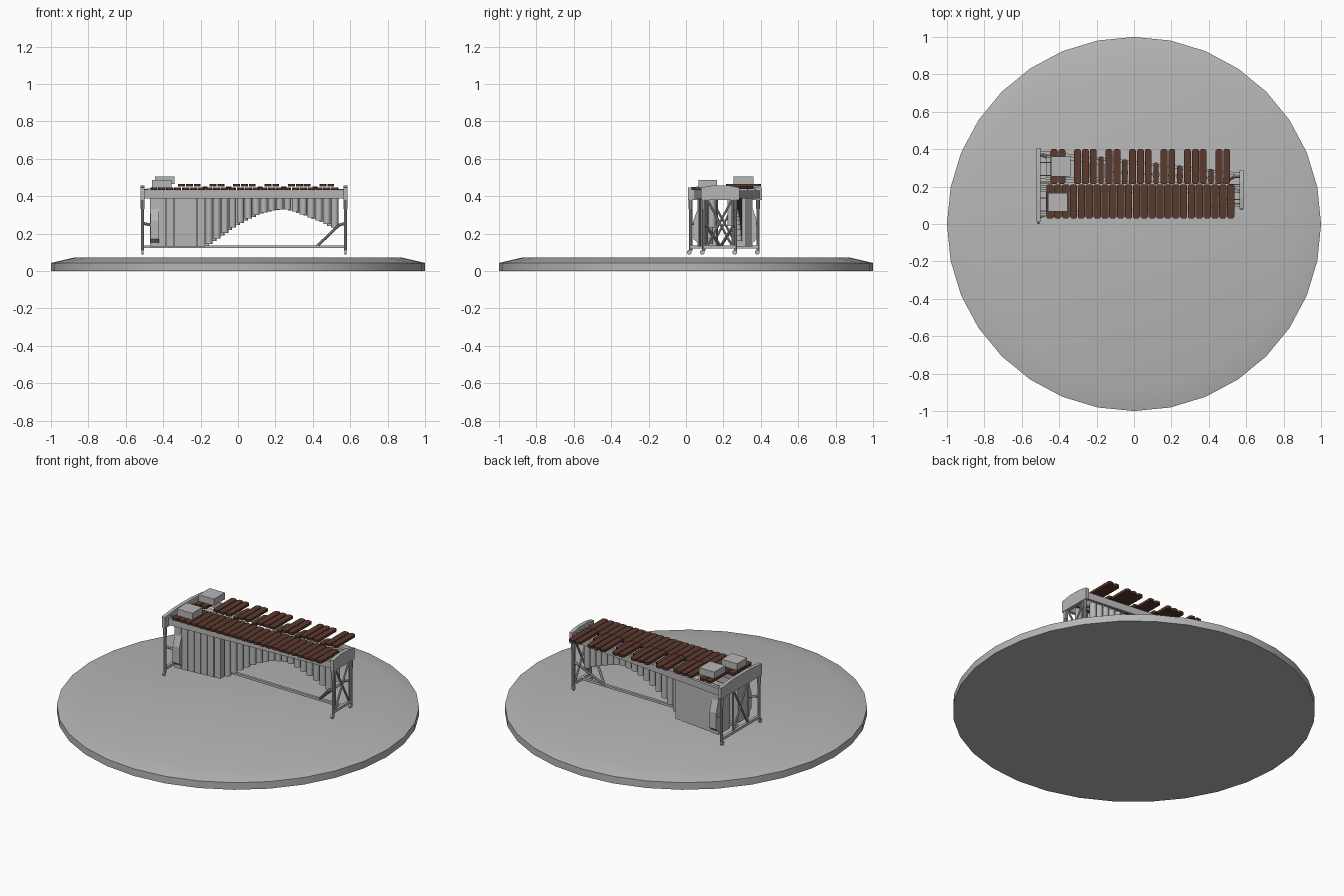
import bpy, bmesh, math
from mathutils import Vector

if "Cube" in bpy.data.objects:
    bpy.data.objects.remove(bpy.data.objects["Cube"])


def material(name, rgb):
    m = bpy.data.materials.new(name)
    m.use_nodes = True
    m.diffuse_color = (*rgb, 1)
    m.node_tree.nodes["Principled BSDF"].inputs["Base Color"].default_value = (*rgb, 1)
    return m


GREY = material("satin grey", (0.47, 0.47, 0.47))
WOOD = material("rosewood", (0.105, 0.041, 0.026))


def finish(name, bm, mat, smooth=False):
    bmesh.ops.recalc_face_normals(bm, faces=bm.faces)
    mesh = bpy.data.meshes.new(name)
    bm.to_mesh(mesh)
    bm.free()
    mesh.materials.append(mat)
    ob = bpy.data.objects.new(name, mesh)
    bpy.context.collection.objects.link(ob)
    if smooth:
        bpy.ops.object.select_all(action="DESELECT")
        ob.select_set(True)
        bpy.context.view_layer.objects.active = ob
        bpy.ops.object.shade_smooth_by_angle(angle=math.radians(35))
    return ob


def prism(bm, outline, offset):
    """Extrude a closed outline by an offset vector."""
    face = bm.faces.new([bm.verts.new(p) for p in outline])
    new = bmesh.ops.extrude_face_region(bm, geom=[face])["geom"]
    bmesh.ops.translate(bm, vec=offset, verts=[v for v in new if isinstance(v, bmesh.types.BMVert)])


def box(bm, x, y, z):
    prism(bm, [(x[0], y[0], z[0]), (x[1], y[0], z[0]), (x[1], y[1], z[0]), (x[0], y[1], z[0])],
          (0, 0, z[1] - z[0]))


def rod(bm, a, b, r, sides=8):
    a, b = Vector(a), Vector(b)
    rot = (b - a).to_track_quat("Z", "Y").to_matrix().to_4x4()
    rot.translation = (a + b) / 2
    bmesh.ops.create_cone(bm, cap_ends=True, segments=sides, radius1=r, radius2=r,
                          depth=(b - a).length, matrix=rot)


def rail(bm, a, b, w, z):
    """Flat-sided rail between two plan points."""
    prism(bm, [(a[0], a[1] - w, z[0]), (b[0], b[1] - w, z[0]),
               (b[0], b[1] + w, z[0]), (a[0], a[1] + w, z[0])], (0, 0, z[1] - z[0]))


def lerp(a, b, t):
    return a + (b - a) * t


X0, PITCH, COUNT = -0.47, 0.042, 24
LEFT, RIGHT = -0.51, 0.575


def along(x):
    return (x - LEFT) / (RIGHT - LEFT)


def back_y(x):
    return lerp(0.385, 0.265, along(x))


# Round stage with a sloping rim
bm = bmesh.new()
rings = []
for r, z in ((1, 0), (1, 0.043), (0.87, 0.073)):
    rings.append([bm.verts.new((r * math.sin(i * math.pi / 16), r * math.cos(i * math.pi / 16), z))
                  for i in range(32)])
for lower, upper in zip(rings, rings[1:]):
    for i in range(32):
        j = (i + 1) % 32
        bm.faces.new((lower[i], lower[j], upper[j], upper[i]))
bm.faces.new(rings[0])
bm.faces.new(rings[-1])
finish("stage", bm, GREY, True)


# Wooden bars: front row, grouped back row, and short holders in the gaps
def bar(bm, x, half, y0, y1, z):
    c = 0.008
    prism(bm, [(x - half, y0 + c, z), (x - half + c, y0, z), (x + half - c, y0, z),
               (x + half, y0 + c, z), (x + half, y1 - c, z), (x + half - c, y1, z),
               (x - half + c, y1, z), (x - half, y1 - c, z)], (0, 0, 0.015))


front, back, holders = bmesh.new(), bmesh.new(), bmesh.new()
for i in range(COUNT):
    bar(front, X0 + (i + 0.5) * PITCH, 0.0195, 0.03, 0.212, 0.432)
    x = X0 + i * PITCH
    if i % 7 in (1, 2, 4, 5, 6):
        bar(back, x, 0.0185, 0.213, 0.4, 0.451)
    elif i > 3:
        bar(holders, x, 0.014, 0.213, back_y(x) + 0.012, 0.437)
finish("front_bars", front, WOOD)
finish("back_bars", back, WOOD)
finish("gap_holders", holders, WOOD)

# Bar rails
bm = bmesh.new()
for a, b in ((0.05, 0.1), (0.18, 0.175), (0.235, 0.205), (0.385, 0.265)):
    rail(bm, (LEFT, a), (RIGHT, b), 0.008, (0.388, 0.43))
finish("bar_rails", bm, GREY)

# Cord posts and suspension cords
bm = bmesh.new()
for y in (0.07, 0.14, 0.22, 0.26, 0.33, 0.37):
    rod(bm, (LEFT, y, 0.435), (X0 + 0.03, y, 0.44), 0.003, 6)
for y in (0.13, 0.17, 0.21, 0.25):
    rod(bm, (0.52, y, 0.435), (RIGHT, y, 0.435), 0.003, 6)
finish("cords", bm, GREY)


# Resonators: deep rectangular bass tubes, then round tubes along an arch
def tube_bottom(x):
    if x < -0.16:
        return 0.13
    if x < 0.25:
        return 0.14 + 0.19 * math.sin((x + 0.16) / 0.41 * math.pi / 2)
    return 0.33 - 0.1 * ((x - 0.25) / 0.27) ** 1.3


for name, shift, ya, yb in (("front_resonators", 0.5, 0.115, 0.14), ("back_resonators", 0, 0.305, 0.235)):
    bm = bmesh.new()
    for i in range(COUNT):
        x = X0 + (i + max(shift, 0.5 if i == 0 else 0)) * PITCH
        y = lerp(ya, yb, along(x))
        if x < -0.16:
            d = lerp(0.055, 0.035, i / 8)
            box(bm, (x - 0.0205, x + 0.0205), (y - d, y + d), (tube_bottom(x), 0.39))
        else:
            rod(bm, (x, y, tube_bottom(x)), (x, y, 0.395), 0.0195, 14)
    finish(name, bm, GREY, True)

# Chamfered bass elbows on the outer sides of the lowest tubes
bm = bmesh.new()
for wall, out in ((0.065, 0.04), (0.355, 0.378)):
    prism(bm, [(-0.468, wall, 0.15), (-0.468, out, 0.17), (-0.468, out, 0.27), (-0.468, wall, 0.34)],
          (0.045, 0, 0))
finish("bass_elbows", bm, GREY)

# End frames: shaped cap, legs, foot rail, cross brace and casters
for side, x, y0, y1 in (("left", RIGHT, 0.095, 0.265), ("right", LEFT, 0.025, 0.385)):
    bm = bmesh.new()
    a, b = y0 - 0.014, y1 + 0.02
    prism(bm, [(x - 0.011, a, 0.378), (x - 0.011, b, 0.378), (x - 0.011, b, 0.446),
               (x - 0.011, lerp(a, b, 0.7), 0.457), (x - 0.011, lerp(a, b, 0.3), 0.457),
               (x - 0.011, a, 0.446)], (0.022, 0, 0))
    finish(side + "_end_cap", bm, GREY)

    bm = bmesh.new()
    for y in (y0, y1):
        rod(bm, (x, y, 0.11), (x, y, 0.39), 0.0085, 10)
        rod(bm, (x, y, 0.33), (x, y, 0.38), 0.011, 10)
    box(bm, (x - 0.008, x + 0.008), (y0, y1), (0.12, 0.136))
    m = (y0 + y1) / 2
    w = min(0.07, (y1 - y0) * 0.4)
    for s in (-1, 1):
        rod(bm, (x, m - s * w, 0.13), (x, m + s * w, 0.385), 0.006)
        rod(bm, (x, m + s * w, 0.13), (x, m + s * w, 0.385), 0.005)
    finish(side + "_end_frame", bm, GREY, True)

    bm = bmesh.new()
    for y in (y0 - 0.008, y1 - 0.004):
        rod(bm, (x - 0.006, y, 0.1), (x + 0.006, y, 0.1), 0.013, 12)
        rod(bm, (x, y + 0.006, 0.1), (x, y + 0.006, 0.13), 0.005)
    finish(side + "_casters", bm, GREY, True)

# Long floor bar with diagonal struts
bm = bmesh.new()
rail(bm, (LEFT, 0.2), (RIGHT, 0.18), 0.008, (0.122, 0.136))
for s in (0.105, 0.255):
    rod(bm, (0.42, 0.185, 0.13), (0.54, s, 0.245), 0.008)
    rod(bm, (0.54, s, 0.245), (RIGHT, s, 0.255), 0.008)
for y in (0.035, 0.375):
    rod(bm, (LEFT, y, 0.255), (-0.46, lerp(y, 0.2, 0.12), 0.245), 0.008)
finish("floor_bar", bm, GREY, True)

# Two plain boxes resting on the bass bars
for name, x, y, z in (("front_box", (-0.46, -0.355), (0.068, 0.165), (0.447, 0.487)),
                      ("back_box", (-0.443, -0.34), (0.255, 0.36), (0.466, 0.506))):
    bm = bmesh.new()
    box(bm, x, y, z)
    finish(name, bm, GREY)
